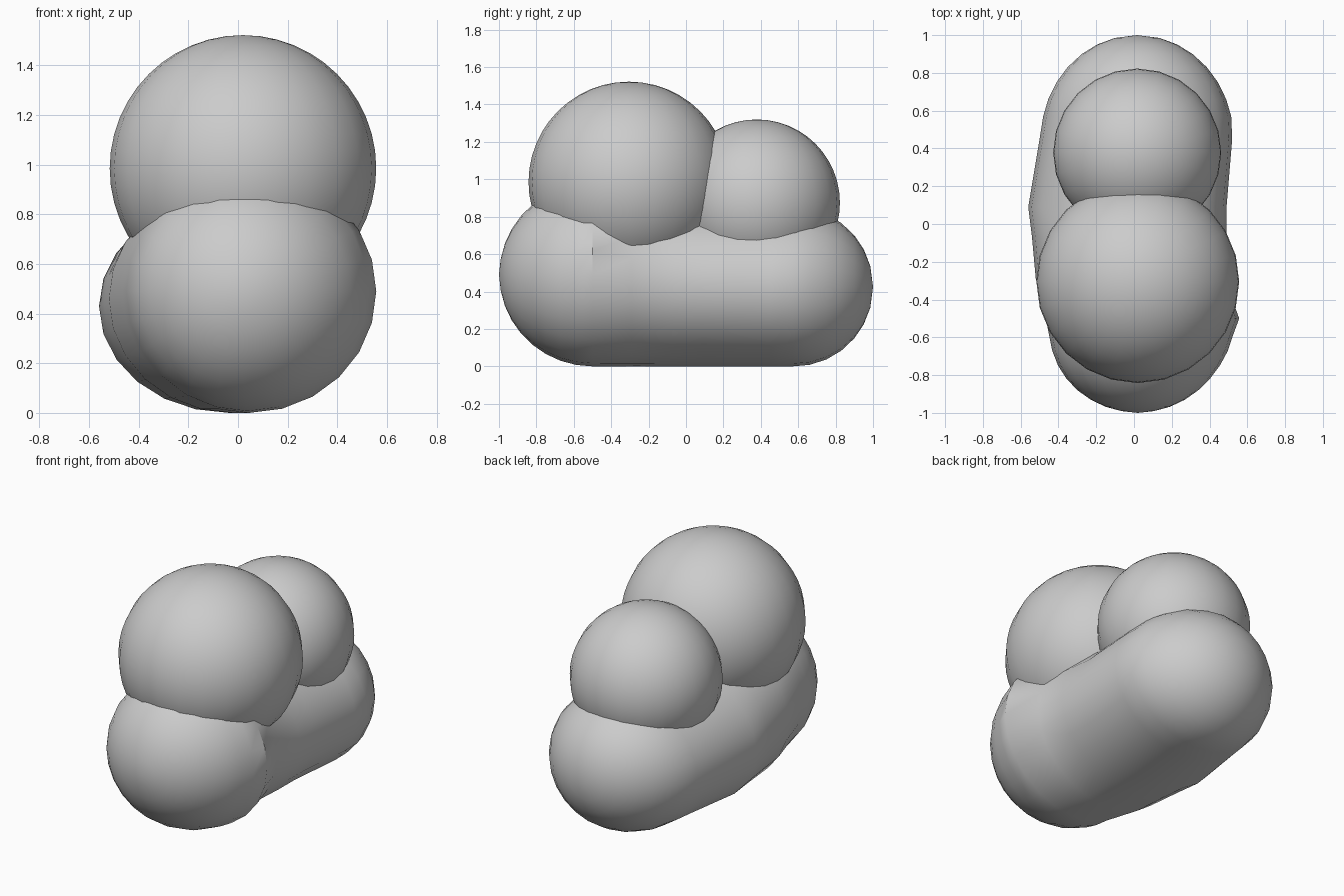
import bpy, bmesh, math

if "Cube" in bpy.data.objects:
    bpy.data.objects.remove(bpy.data.objects["Cube"])


def smooth(ob):
    bpy.ops.object.select_all(action='DESELECT')
    ob.select_set(True)
    bpy.context.view_layer.objects.active = ob
    bpy.ops.object.shade_smooth_by_angle(angle=math.radians(40))


def ball(name, loc, r):
    bpy.ops.mesh.primitive_uv_sphere_add(segments=24, ring_count=24, radius=r, location=loc)
    ob = bpy.context.object
    ob.name = name
    smooth(ob)


# two upper puffs
ball("large_puff", (0.02, -0.305, 0.985), 0.537)
ball("small_puff", (0.017, 0.378, 0.875), 0.445)

# base sections: y, centre x, half width, centre z, half height
rings = []
# rounded front end
for i in range(1, 9):
    t = math.pi / 2 * i / 9
    y, r = -0.5 - 0.498 * math.cos(t), math.sin(t)
    rings.append((y, 0.02 + 0.02 * r ** 8, 0.495 * r, 0.49, 0.49 * r))
# body
rings += [
    (-0.50, 0.045, 0.512, 0.49, 0.49),
    (-0.29, -0.02, 0.500, 0.46, 0.46),
    (-0.07, -0.025, 0.515, 0.44, 0.44),
    (0.09, -0.035, 0.525, 0.43, 0.43),
    (0.45, 0.010, 0.510, 0.425, 0.425),
]
# rounded back end
for y in (0.57, 0.66, 0.75, 0.83, 0.90, 0.95, 0.985):
    w = 0.51 * math.sqrt(1 - ((y - 0.45) / 0.55) ** 2)
    h = 0.425 * math.sqrt(1 - (max(0, y - 0.58) / 0.42) ** 2)
    rings.append((y, 0.017, w, 0.425, h))

# loft the sections and close both tips
SIDES = 24
bm = bmesh.new()
loops = []
for y, cx, w, cz, h in rings:
    angles = [math.tau * k / SIDES for k in range(SIDES)]
    loops.append([bm.verts.new((cx + w * math.cos(a), y, cz + h * math.sin(a))) for a in angles])
for a, b in zip(loops, loops[1:]):
    for k in range(SIDES):
        n = (k + 1) % SIDES
        bm.faces.new((a[k], a[n], b[n], b[k]))
for loop, tip in ((loops[0], (0.02, -1.0, 0.49)), (loops[-1], (0.017, 1.0, 0.425))):
    v = bm.verts.new(tip)
    for k in range(SIDES):
        bm.faces.new((loop[k], loop[(k + 1) % SIDES], v))
bmesh.ops.recalc_face_normals(bm, faces=bm.faces)
mesh = bpy.data.meshes.new("base_puff")
bm.to_mesh(mesh)
bm.free()
base = bpy.data.objects.new("base_puff", mesh)
bpy.context.collection.objects.link(base)
smooth(base)
